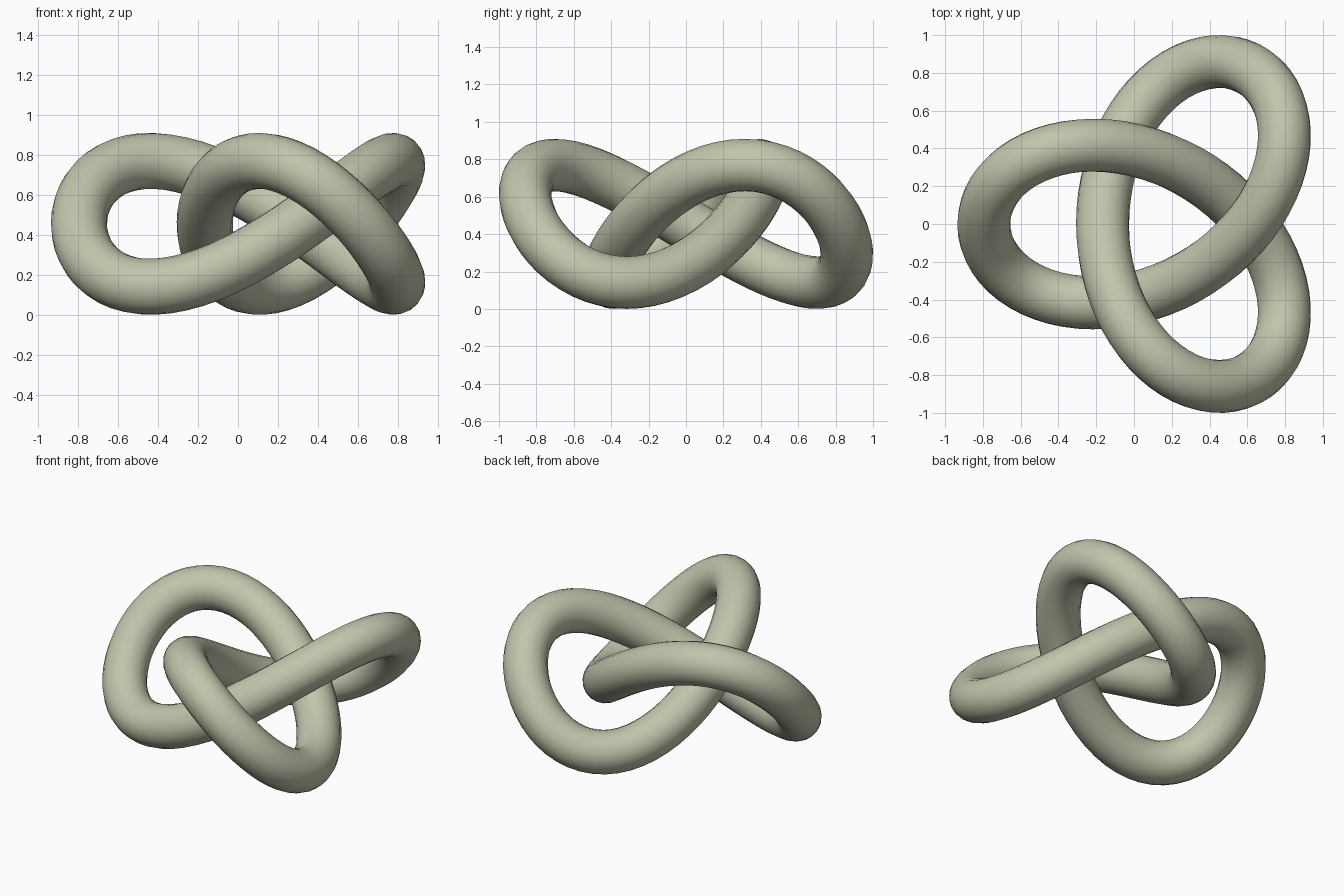
import bpy
from math import sin, cos, pi

if "Cube" in bpy.data.objects:
    bpy.data.objects.remove(bpy.data.objects["Cube"])

S = 0.3143      # knot scale
R = 0.1405      # tube radius
SHIFT = 0.148   # centres the bounding box on x
N = 128         # path points


def knot_point(t):
    return (SHIFT - S * (2 * cos(2 * t) + cos(t)),
            S * (2 * sin(2 * t) - sin(t)),
            S + R + S * sin(3 * t))


# Trefoil centre line, swept with a round section
curve = bpy.data.curves.new("knot_tube", 'CURVE')
curve.dimensions = '3D'
curve.bevel_depth = R
curve.bevel_resolution = 8
spline = curve.splines.new('POLY')
spline.points.add(N - 1)
for i, p in enumerate(spline.points):
    p.co = (*knot_point(2 * pi * i / N), 1)
spline.use_cyclic_u = True

knot = bpy.data.objects.new("knot_tube", curve)
bpy.context.collection.objects.link(knot)
bpy.context.view_layer.objects.active = knot
knot.select_set(True)

# Turn the sweep into a smooth mesh
bpy.ops.object.convert(target='MESH')
bpy.ops.object.shade_smooth()

# Muted sage green
mat = bpy.data.materials.new("sage")
mat.diffuse_color = (0.53, 0.56, 0.41, 1)
mat.use_nodes = True
mat.node_tree.nodes["Principled BSDF"].inputs["Base Color"].default_value = mat.diffuse_color
knot = bpy.context.view_layer.objects.active
knot.data.materials.clear()
knot.data.materials.append(mat)
